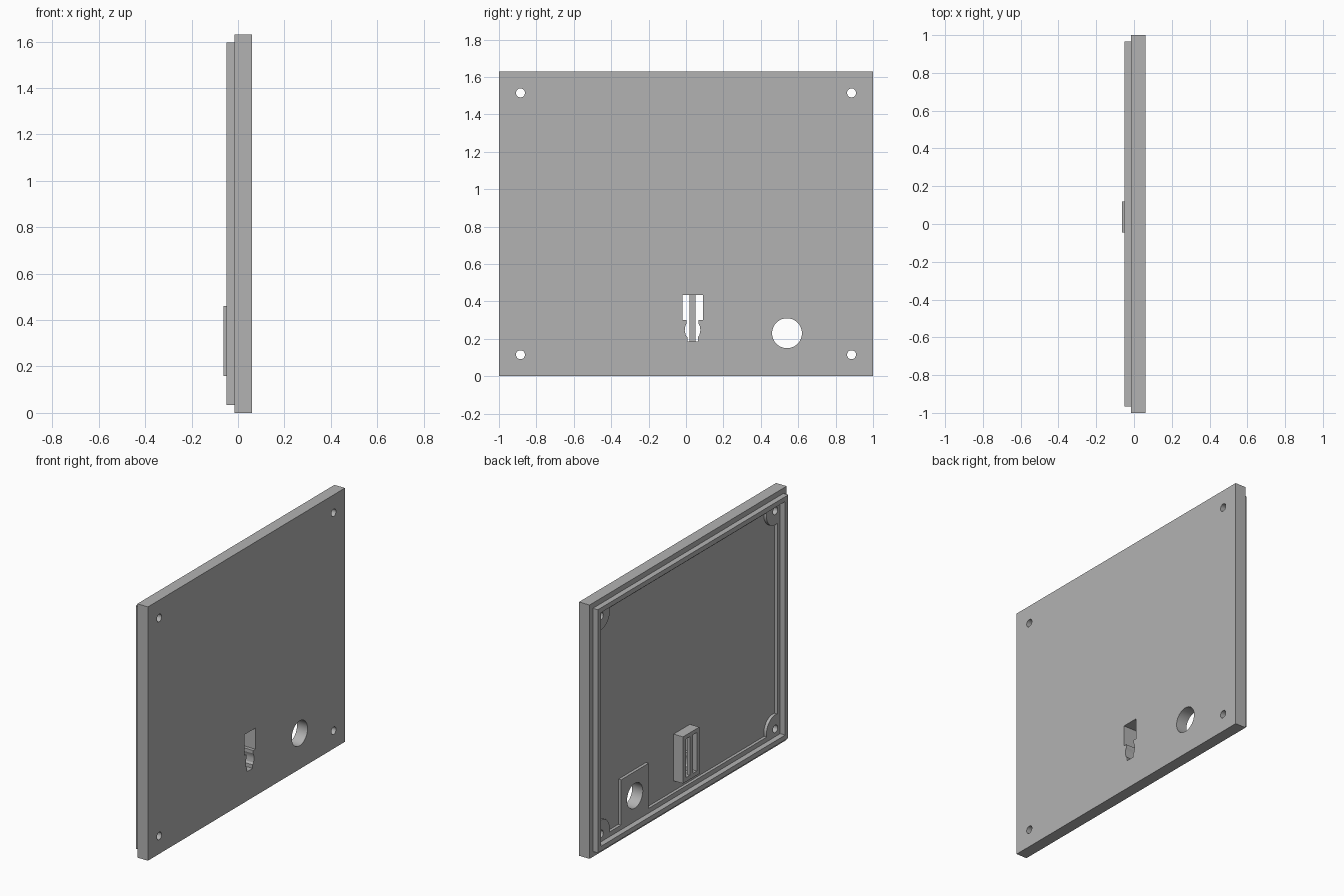
import bpy
import bmesh
from math import cos, sin, tau, radians

cube = bpy.data.objects.get("Cube")
if cube:
    bpy.data.objects.remove(cube, do_unlink=True)

grey = bpy.data.materials.new("plain_grey")
grey.use_nodes = True
grey.diffuse_color = (0.45, 0.45, 0.45, 1)
grey.node_tree.nodes["Principled BSDF"].inputs["Base Color"].default_value = (0.45, 0.45, 0.45, 1)

# Layer depths along x, from the outer face to the inside
OUTER, FLOOR, LEDGE, RIM = 0.06, 0.004, -0.015, -0.05
LATCH_WEB, LATCH_BACK = -0.042, -0.063
HEIGHT = 1.63
GAP = 0.05


def rect(y0, y1, z0, z1):
    return [(y0, z0), (y1, z0), (y1, z1), (y0, z1)]


def inset_rect(d):
    return rect(d - 1, 1 - d, d, HEIGHT - d)


def circle(y, z, r, n=48):
    return [(y + r * cos(tau * i / n), z + r * sin(tau * i / n)) for i in range(n)]


def prism(name, profile, x0, x1):
    """Extrude a (y, z) outline from x0 to x1."""
    bm = bmesh.new()
    face = bm.faces.new([bm.verts.new((x0, y, z)) for y, z in profile])
    ext = bmesh.ops.extrude_face_region(bm, geom=[face])
    moved = [v for v in ext["geom"] if isinstance(v, bmesh.types.BMVert)]
    bmesh.ops.translate(bm, verts=moved, vec=(x1 - x0, 0, 0))
    bmesh.ops.recalc_face_normals(bm, faces=bm.faces[:])
    mesh = bpy.data.meshes.new(name)
    bm.to_mesh(mesh)
    bm.free()
    mesh.materials.append(grey)
    obj = bpy.data.objects.new(name, mesh)
    bpy.context.collection.objects.link(obj)
    return obj


def activate(obj):
    bpy.ops.object.select_all(action="DESELECT")
    obj.select_set(True)
    bpy.context.view_layer.objects.active = obj


def cut(target, cutter):
    """Subtract the cutter from the target and discard it."""
    mod = target.modifiers.new("cut", "BOOLEAN")
    mod.operation = "DIFFERENCE"
    mod.solver = "EXACT"
    mod.object = cutter
    activate(target)
    bpy.ops.object.modifier_apply(modifier=mod.name)
    bpy.data.objects.remove(cutter, do_unlink=True)


screws = [(y, z) for y in (-0.885, 0.885) for z in (0.115, HEIGHT - 0.115)]
port = (0.54, 0.23)

# Shallow pocket, leaving corner bosses and a pad around the port
pocket = prism("pocket_cutter", inset_rect(0.095), LEDGE - GAP, FLOOR)
for y, z in screws:
    cut(pocket, prism("boss_cutter", circle(y, z, 0.09), LEDGE - 2 * GAP, FLOOR + GAP))
cut(pocket, prism("pad_cutter", rect(0.4, 0.68, 0, 0.385), LEDGE - 2 * GAP, FLOOR + GAP))

# Main panel with pocket, screw holes and round port
panel = prism("panel", inset_rect(0), LEDGE, OUTER)
cut(panel, pocket)
for y, z in screws:
    cut(panel, prism("screw_cutter", circle(y, z, 0.024), LEDGE - GAP, OUTER + GAP))
cut(panel, prism("port_cutter", circle(*port, 0.08), LEDGE - GAP, OUTER + GAP))

# Stepped key-shaped opening with a bulged lower half
MID = 0.035
half = [(0.028, 0.187), (0.028, 0.21), (0.037, 0.22), (0.042, 0.245), (0.04, 0.265),
        (0.033, 0.28), (0.033, 0.3), (0.055, 0.3), (0.055, 0.435)]
keyhole = [(MID + w, z) for w, z in half] + [(MID - w, z) for w, z in reversed(half)]
cut(panel, prism("key_cutter", keyhole, LEDGE - GAP, OUTER + GAP))

# Latch housing behind the opening, with two slots beside a centre bar
latch = prism("latch_housing", rect(-0.045, 0.12, 0.16, 0.46), LATCH_BACK, FLOOR)
cut(latch, prism("key_cutter", keyhole, LATCH_WEB, FLOOR + GAP))
for side in (-1, 1):
    y0, y1 = sorted((MID + side * 0.016, MID + side * 0.055))
    cut(latch, prism("slot_cutter", rect(y0, y1, 0.187, 0.435), LATCH_BACK - GAP, LATCH_WEB + 0.005))

# Raised locating rim
rim = prism("locating_rim", inset_rect(0.034), RIM, LEDGE)
cut(rim, prism("rim_cutter", inset_rect(0.065), RIM - GAP, LEDGE + GAP))

for obj in (panel, latch, rim):
    activate(obj)
    bpy.ops.object.shade_smooth_by_angle(angle=radians(25))
